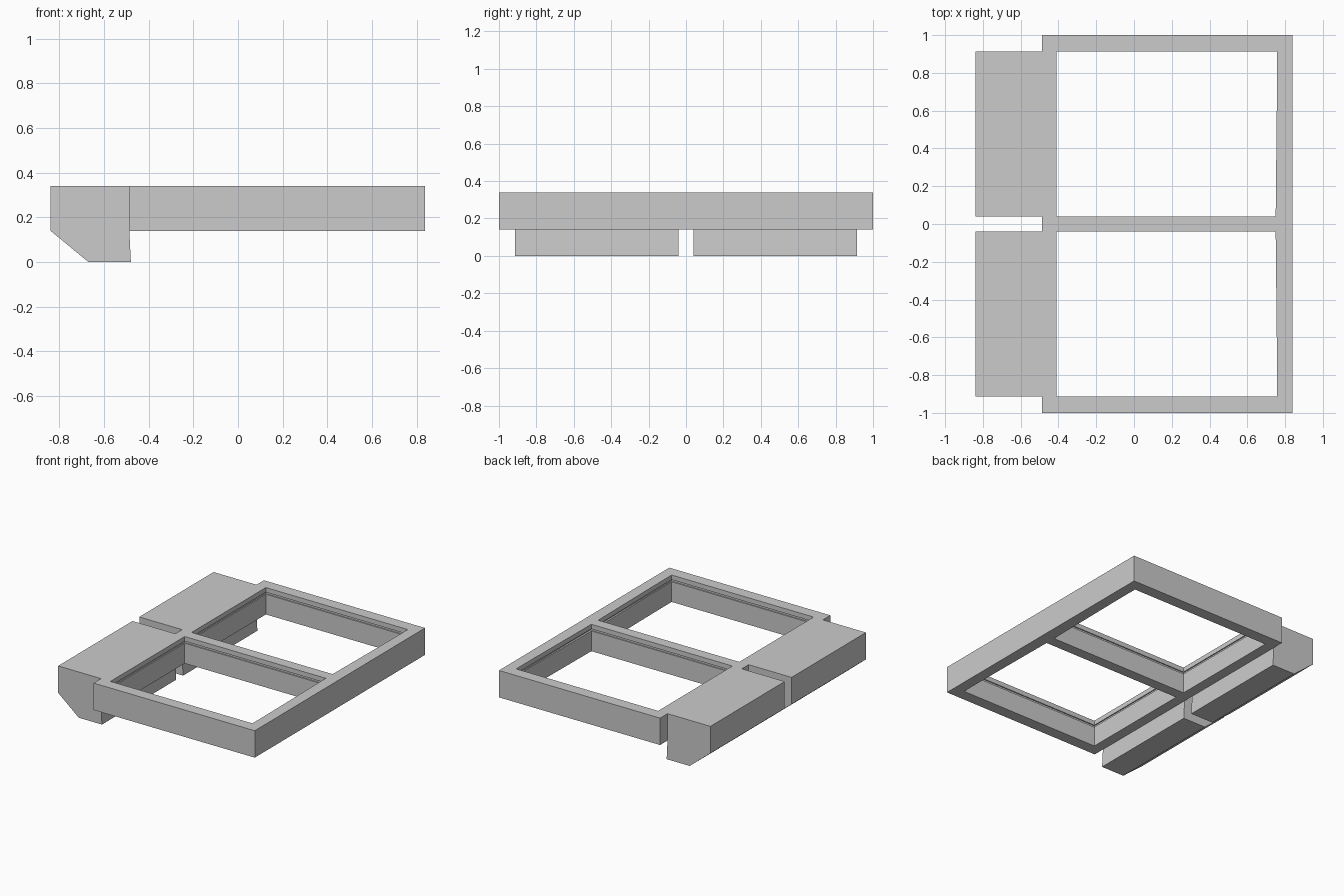
import bpy, bmesh
from mathutils import Vector

if "Cube" in bpy.data.objects:
    bpy.data.objects.remove(bpy.data.objects["Cube"])


def prism(name, points, offset):
    """Extrude a planar outline along an offset vector."""
    bm = bmesh.new()
    face = bm.faces.new([bm.verts.new(p) for p in points])
    ext = bmesh.ops.extrude_face_region(bm, geom=[face])
    moved = [v for v in ext["geom"] if isinstance(v, bmesh.types.BMVert)]
    bmesh.ops.translate(bm, verts=moved, vec=Vector(offset))
    bmesh.ops.recalc_face_normals(bm, faces=bm.faces)
    mesh = bpy.data.meshes.new(name)
    bm.to_mesh(mesh)
    bm.free()
    ob = bpy.data.objects.new(name, mesh)
    bpy.context.collection.objects.link(ob)
    return ob


def slab(name, outline, z0, z1):
    return prism(name, [(x, y, z0) for x, y in outline], (0, 0, z1 - z0))


def combine(target, other, operation):
    mod = target.modifiers.new(other.name, "BOOLEAN")
    mod.object, mod.operation, mod.solver = other, operation, "EXACT"
    bpy.context.view_layer.objects.active = target
    bpy.ops.object.modifier_apply(modifier=mod.name)
    bpy.data.objects.remove(other)


# Rectangular double frame
frame = slab("double_frame", [(-0.487, -1), (0.838, -1), (0.838, 1), (-0.487, 1)], 0.14, 0.34)

# Hooked end block outline in x, z
hook = [(-0.84, 0.34), (-0.84, 0.14), (-0.67, 0), (-0.48, 0), (-0.487, 0.14), (-0.487, 0.34)]

for side in (-1, 1):
    # Window opening
    opening = [(-0.41, 0.04 * side), (0.75, 0.04 * side), (0.757, 0.72 * side),
               (0.757, 0.913 * side), (-0.41, 0.913 * side)]
    combine(frame, slab("opening_cutter", opening, 0.0, 0.5), "DIFFERENCE")
    # Shallow slot around the inside of the opening
    g = 0.008
    slot = [(-0.41 - g, (0.04 - g) * side), (0.757 + g, (0.04 - g) * side),
            (0.757 + g, (0.913 + g) * side), (-0.41 - g, (0.913 + g) * side)]
    combine(frame, slab("slot_cutter", slot, 0.29, 0.305), "DIFFERENCE")

for side in (-1, 1):
    # Hooked end block
    block = prism("end_block", [(x, 0.04 * side, z) for x, z in hook], (0, 0.873 * side, 0))
    combine(frame, block, "UNION")
